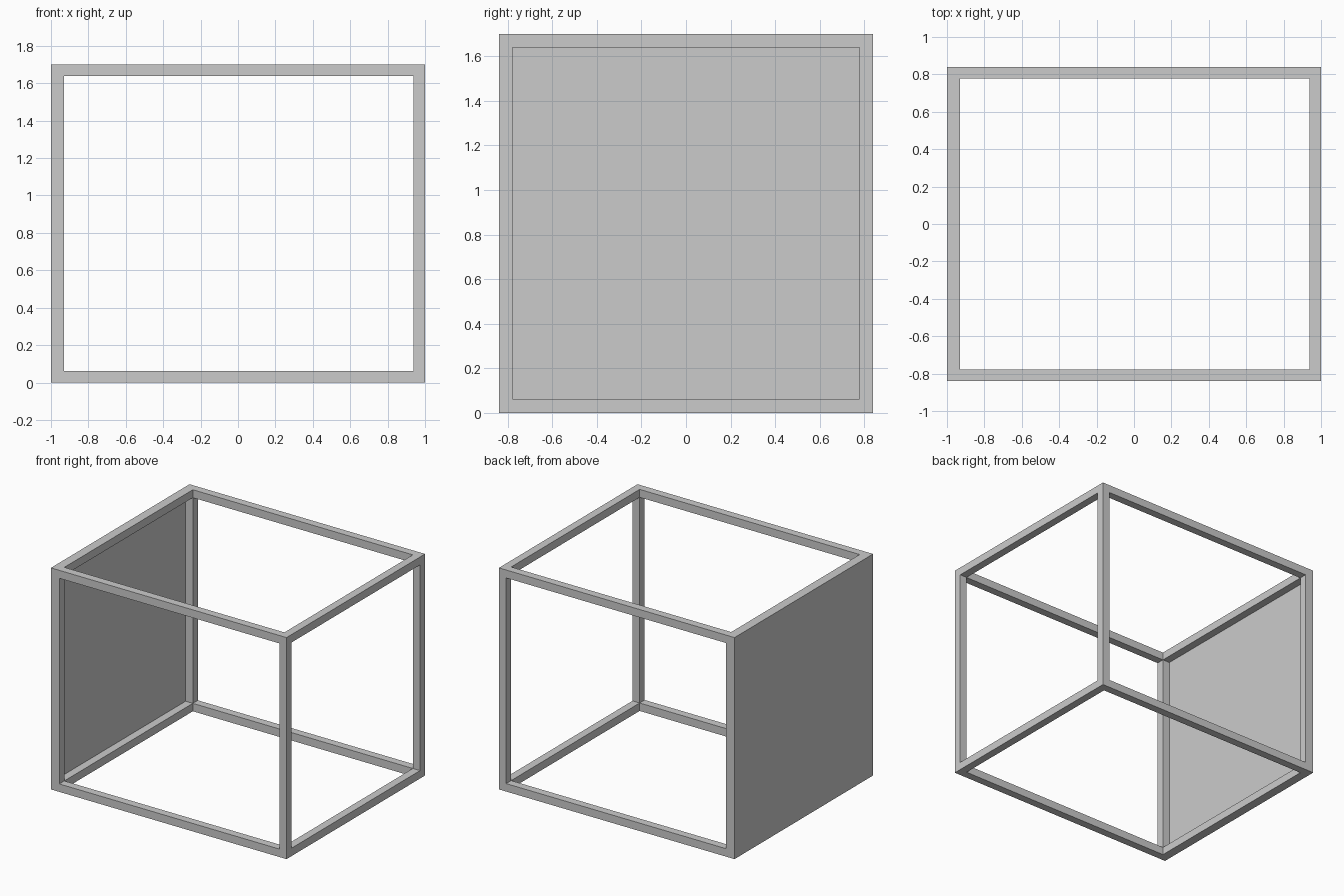
import bpy

if "Cube" in bpy.data.objects:
    bpy.data.objects.remove(bpy.data.objects["Cube"])

W, D, H = 1.0, 0.84, 1.70      # right edge, half depth, height
T = 0.061                      # bar thickness
P = 0.01                       # panel thickness
L = -W + P                     # left edge of the bar frame


def box(name, lo, hi):
    bpy.ops.mesh.primitive_cube_add(size=1, location=[(a + b) / 2 for a, b in zip(lo, hi)])
    ob = bpy.context.object
    ob.name = name
    ob.scale = [b - a for a, b in zip(lo, hi)]
    bpy.ops.object.transform_apply(location=False, rotation=False, scale=True)
    return ob


xs = (("left", L), ("right", W - T))
ys = (("front", -D), ("back", D - T))
zs = (("bottom", 0), ("top", H - T))

# Corner posts, full height
for xn, x in xs:
    for yn, y in ys:
        box(f"{yn}_{xn}_post", (x, y, 0), (x + T, y + T, H))

# Horizontal rails between the posts
for zn, z in zs:
    for yn, y in ys:
        box(f"{zn}_{yn}_rail", (L + T, y, z), (W - T, y + T, z + T))
    for xn, x in xs:
        box(f"{zn}_{xn}_rail", (x, -D + T, z), (x + T, D - T, z + T))

# Thin panel closing the left side
box("side_panel", (-W, -D, 0), (L, D, H))
